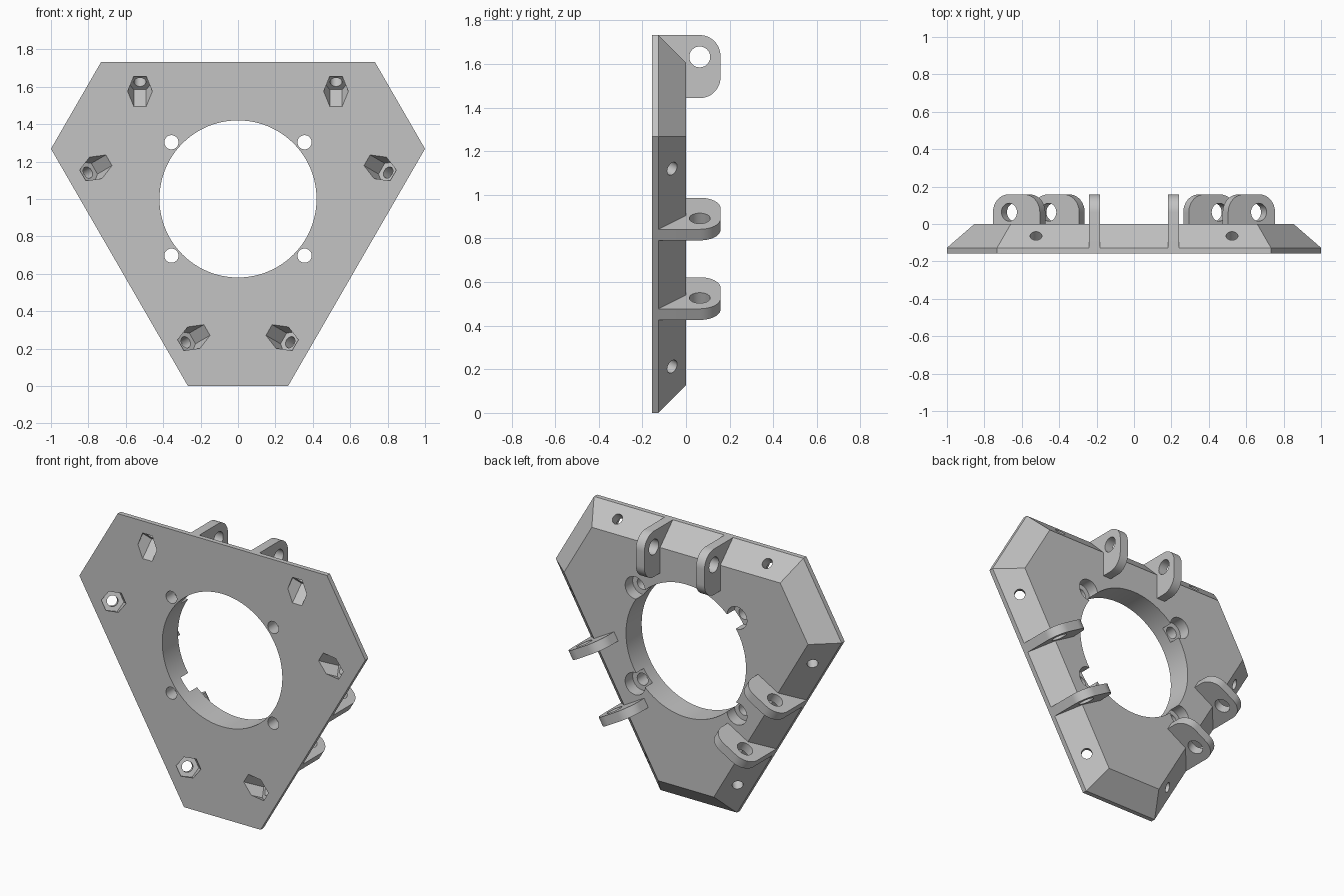
import bpy, bmesh, math
from mathutils import Matrix, Vector

if "Cube" in bpy.data.objects:
    bpy.data.objects.remove(bpy.data.objects["Cube"])

FRONT, RIM, BACK, TIP = -0.157, -0.127, 0.0, 0.158
LONG, SHORT = 0.732, 1.0        # edge distances from the plate centre
CHAMFER = RIM - BACK
MID = CHAMFER / 2
HUB = Matrix.Translation((0, 0, 1))

grey = bpy.data.materials.new("light grey")
grey.use_nodes = True
grey.diffuse_color = (0.55, 0.55, 0.55, 1)
grey.node_tree.nodes["Principled BSDF"].inputs["Base Color"].default_value = grey.diffuse_color


def sector(i):
    """Place something built on the top edge onto one of the three long edges."""
    return HUB @ Matrix.Rotation(i * math.tau / 3, 4, 'Y')


def loft(name, rings, matrix):
    """Closed solid through matching rings of points."""
    bm = bmesh.new()
    loops = [[bm.verts.new(matrix @ Vector(p)) for p in ring] for ring in rings]
    n = len(loops[0])
    for a, b in zip(loops, loops[1:]):
        for i in range(n):
            bm.faces.new((a[i], a[(i + 1) % n], b[(i + 1) % n], b[i]))
    bm.faces.new(loops[0][::-1])
    bm.faces.new(loops[-1])
    bmesh.ops.recalc_face_normals(bm, faces=bm.faces)
    mesh = bpy.data.meshes.new(name)
    bm.to_mesh(mesh)
    bm.free()
    mesh.materials.append(grey)
    ob = bpy.data.objects.new(name, mesh)
    bpy.context.collection.objects.link(ob)
    return ob


def prism(start, end, radius, sides, matrix):
    """Round or hexagonal cutter between two points, with a corner towards x."""
    start, end = Vector(start), Vector(end)
    axis = (end - start).normalized()
    u = Vector((1, 0, 0)) if abs(axis.x) < 0.5 else Vector((0, 1, 0))
    v = axis.cross(u)
    angles = [math.tau * k / sides for k in range(sides)]
    rings = [[c + radius * (u * math.cos(t) + v * math.sin(t)) for t in angles]
             for c in (start, end)]
    ob = loft("cutter", rings, matrix)
    ob.hide_render = True
    return ob


def cut(ob, cutters):
    bpy.context.view_layer.objects.active = ob
    for c in cutters:
        mod = ob.modifiers.new("cut", 'BOOLEAN')
        mod.operation, mod.solver, mod.object = 'DIFFERENCE', 'EXACT', c
        bpy.ops.object.modifier_apply(modifier=mod.name)
        bpy.data.objects.remove(c)


def smooth(ob):
    bpy.ops.object.select_all(action='DESELECT')
    ob.select_set(True)
    bpy.context.view_layer.objects.active = ob
    bpy.ops.object.shade_smooth_by_angle(angle=math.radians(25))


def outline(inset, y):
    """Six-sided outline with alternating long and short edges."""
    d = LONG - inset
    t = (SHORT - inset - d / 2) / math.sin(math.pi / 3)
    return [Matrix.Rotation(i * math.tau / 3, 3, 'Y') @ Vector((s * t, y, d))
            for i in range(3) for s in (-1, 1)]


# Chamfered plate
plate = loft("mounting_plate",
             [outline(0, FRONT), outline(0, RIM), outline(-CHAMFER, BACK)], HUB)

# Central opening and four counterbored screw holes
cutters = [prism((0, -0.4, 0), (0, 0.4, 0), 0.42, 96, HUB)]
for x in (-0.356, 0.356):
    for z in (-0.303, 0.303):
        cutters.append(prism((x, -0.4, z), (x, 0.4, z), 0.038, 32, HUB))
        cutters.append(prism((x, -0.075, z), (x, 0.4, z), 0.07, 32, HUB))

# Slanted bolt holes with hexagonal nut pockets, square to the chamfers
for i in range(3):
    for x in (-0.524, 0.524):
        def along(s):
            return (x, MID + s, LONG + MID + s)
        cutters.append(prism(along(0.1), along(-0.25), 0.032, 32, sector(i)))
        cutters.append(prism(along(-0.044), along(-0.25), 0.066, 6, sector(i)))
cut(plate, cutters)
smooth(plate)

# Hinge lugs: two per long edge, rounded at the outer end
R = 0.095
LOW = 0.443
profile = [(RIM, LOW), (RIM, LONG)]
for centre_z, first in ((LONG - R, 90), (LOW + R, 0)):
    for k in range(13):
        a = math.radians(first - 7.5 * k)
        profile.append((TIP - R + R * math.cos(a), centre_z + R * math.sin(a)))

for i in range(3):
    for side, label in ((-1, "a"), (1, "b")):
        rings = [[(side * x, y, z) for y, z in profile] for x in (0.181, 0.24)]
        lug = loft(f"hinge_lug_{i + 1}{label}", rings, sector(i))
        pin = (TIP - R, LONG - R - 0.005)
        cut(lug, [prism((side * 0.1, *pin), (side * 0.3, *pin), 0.048, 32, sector(i))])
        smooth(lug)
